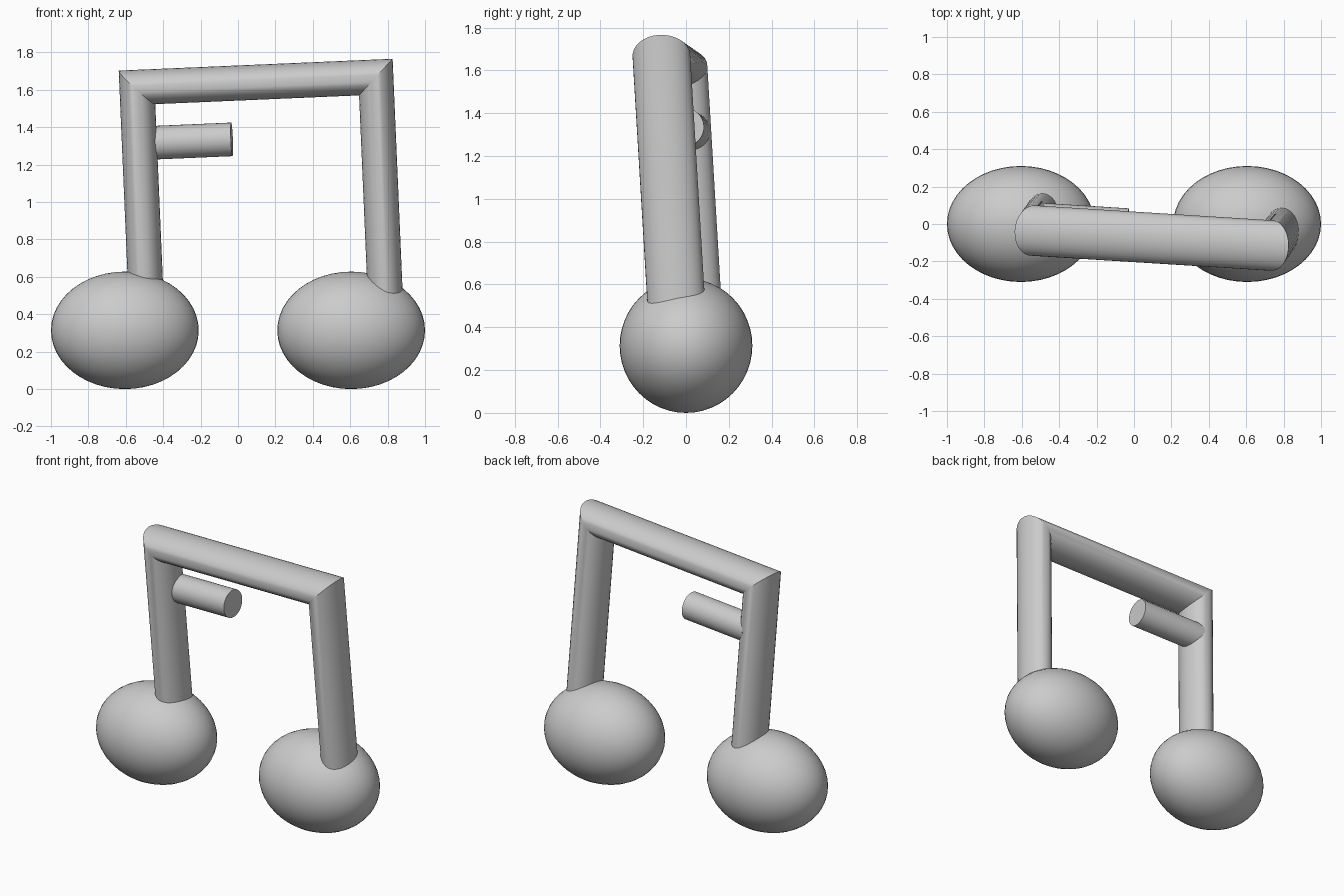
import bpy, bmesh, math
from mathutils import Vector

if "Cube" in bpy.data.objects:
    bpy.data.objects.remove(bpy.data.objects["Cube"], do_unlink=True)

grey = bpy.data.materials.new("plain grey")
grey.use_nodes = True
grey.diffuse_color = (0.6, 0.6, 0.6, 1)
grey.node_tree.nodes["Principled BSDF"].inputs["Base Color"].default_value = (0.6, 0.6, 0.6, 1)

# Shared axes of the tilted frame: along the beam, up the stems, through the depth
along = Vector((1.277, -0.08, 0.055)).normalized()
up = Vector((-0.043, -0.06, 1)).normalized()
depth = along.cross(up).normalized()


def sweep(name, rings, sides=32):
    """Skin a closed tube through rings of (centre, side axis, depth axis)."""
    bm = bmesh.new()
    loops = []
    for centre, a, b in rings:
        angles = [2 * math.pi * i / sides for i in range(sides)]
        loops.append([bm.verts.new(centre + a * math.cos(t) + b * math.sin(t)) for t in angles])
    for low, high in zip(loops, loops[1:]):
        for i in range(sides):
            j = (i + 1) % sides
            bm.faces.new((low[i], low[j], high[j], high[i]))
    bm.faces.new(loops[0])
    bm.faces.new(loops[-1])
    bmesh.ops.recalc_face_normals(bm, faces=bm.faces)
    mesh = bpy.data.meshes.new(name)
    bm.to_mesh(mesh)
    bm.free()
    obj = bpy.data.objects.new(name, mesh)
    bpy.context.collection.objects.link(obj)
    finish(obj)


def finish(obj):
    obj.data.materials.append(grey)
    bpy.ops.object.select_all(action='DESELECT')
    obj.select_set(True)
    bpy.context.view_layer.objects.active = obj
    bpy.ops.object.shade_smooth_by_angle(angle=math.radians(30))


# Note heads: two wide ellipsoids
for name, x in (("right_note_head", -0.605), ("left_note_head", 0.605)):
    bpy.ops.mesh.primitive_uv_sphere_add(segments=48, ring_count=24, location=(x, 0, 0.314))
    head = bpy.context.object
    head.name = name
    head.scale = (0.395, 0.31, 0.314)
    bpy.ops.object.transform_apply(location=False, rotation=False, scale=True)
    finish(head)

# Stems and beam: one oval tube with mitred corners
r, d = 0.094, depth * 0.135
right_corner = Vector((-0.54, -0.035, 1.613))
left_corner = Vector((0.737, -0.115, 1.668))
stem = up * 1.25
sweep("stems_and_beam", [
    (right_corner - stem, -along * r, d),
    (right_corner, (up - along) * r, d),
    (left_corner, (up + along) * r, d),
    (left_corner - stem, along * r, d),
])

# Short second beam: round bar off the right stem
tip = Vector((-0.033, -0.006, 1.335))
sweep("short_beam", [
    (tip - along * 0.47, up * 0.09, depth * 0.09),
    (tip, up * 0.09, depth * 0.09),
])
